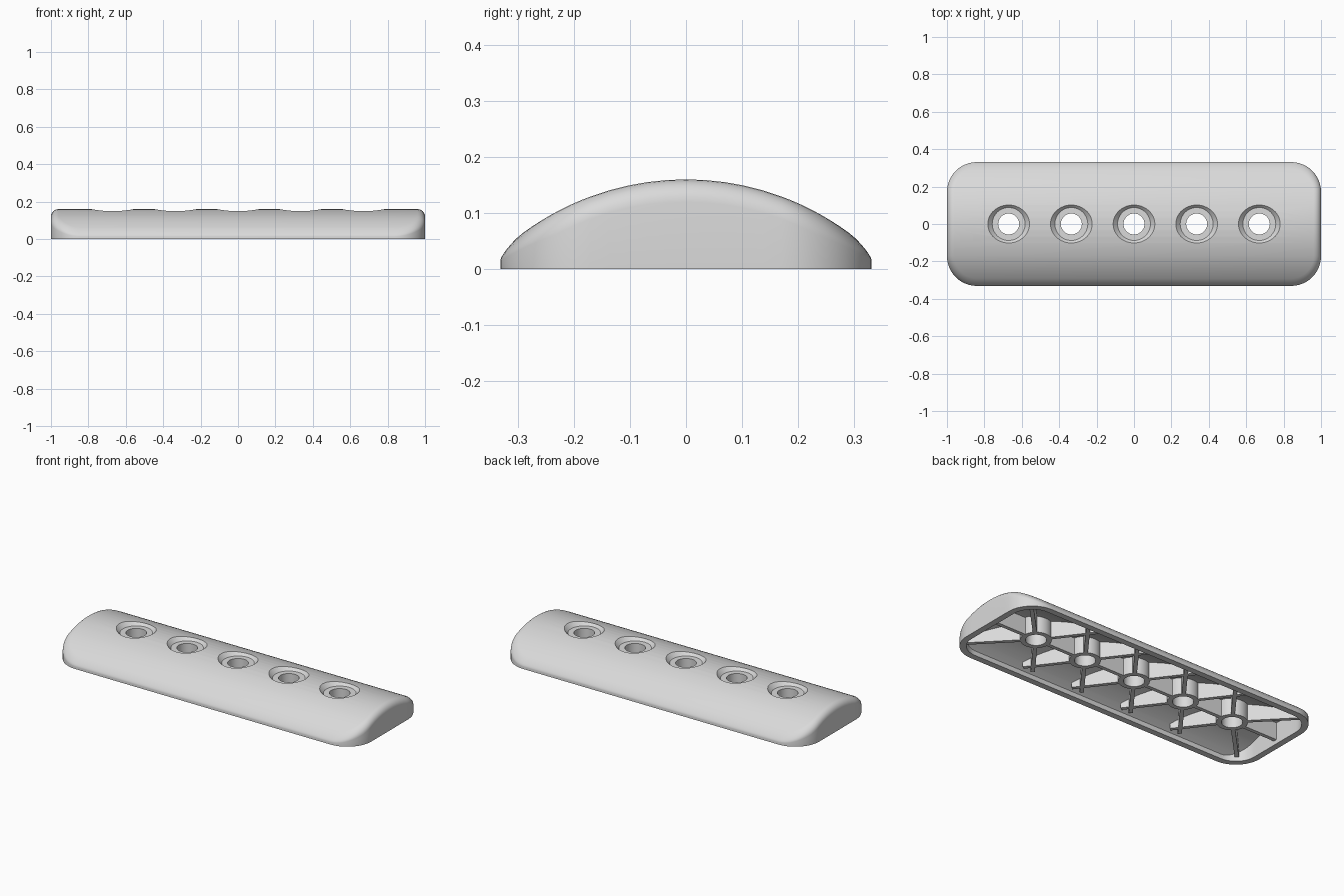
import bpy, bmesh, math
from mathutils import Matrix

if "Cube" in bpy.data.objects:
    bpy.data.objects.remove(bpy.data.objects["Cube"])

LENGTH, HALF_W, HEIGHT, CORNER, ARC_R = 1.0, 0.331, 0.16, 0.16, 0.49
WALL = 0.036
RECESS = 0.025   # ribs and bosses stop this far above the base
HOLES = [-0.67, -0.335, 0.0, 0.335, 0.67]

grey = bpy.data.materials.new("light grey plastic")
grey.diffuse_color = (0.7, 0.7, 0.7, 1)
grey.use_nodes = True
grey.node_tree.nodes["Principled BSDF"].inputs["Base Color"].default_value = grey.diffuse_color


def crown(y):
    # height of the arched top
    return HEIGHT - ARC_R + math.sqrt(ARC_R ** 2 - y * y)


def half_outline(d):
    # right half of the rounded rectangle, inset by d
    r, cx, cy = CORNER - d, LENGTH - CORNER, HALF_W - CORNER
    n = 12
    arc = [(cx + r * math.sin(i * math.pi / 2 / n), cy + r * math.cos(i * math.pi / 2 / n)) for i in range(n + 1)]
    mid = [(cx + r, cy * (1 - i / 5)) for i in range(1, 10)]
    return arc + mid + [(x, -y) for x, y in reversed(arc)]


def make_object(name, bm):
    bmesh.ops.recalc_face_normals(bm, faces=bm.faces)
    me = bpy.data.meshes.new(name)
    bm.to_mesh(me)
    bm.free()
    ob = bpy.data.objects.new(name, me)
    bpy.context.collection.objects.link(ob)
    me.materials.append(grey)
    return ob


def arched_block(name, inset, drop, bottom, fillet):
    bm = bmesh.new()
    rings = [(0, None)]
    steps = 6 if fillet else 0
    for i in range(steps + 1):
        a = i / steps * math.pi / 2 if steps else 0
        rings.append((fillet * (1 - math.cos(a)), fillet * (1 - math.sin(a))))
    loops = []
    for d, fall in rings:
        pts = half_outline(inset + d)
        pts = pts + [(-x, y) for x, y in reversed(pts)]
        loop = []
        for x, y in pts:
            z = bottom if fall is None else crown(y) - drop - fall * min(1, 0.15 + crown(y) / 0.12)
            loop.append(bm.verts.new((x, y, z)))
        loops.append(loop)
    n = len(loops[0])
    for a, b in zip(loops, loops[1:]):
        for i in range(n):
            j = (i + 1) % n
            bm.faces.new((a[i], a[j], b[j], b[i]))
    top = loops[-1]
    for i in range(n // 2 - 1):
        bm.faces.new((top[i], top[i + 1], top[n - 2 - i], top[n - 1 - i]))
    bm.faces.new(loops[0])
    return make_object(name, bm)


def cone(name, x, r_low, r_high, z0, z1):
    bm = bmesh.new()
    bmesh.ops.create_cone(bm, cap_ends=True, segments=48, radius1=r_low, radius2=r_high, depth=z1 - z0,
                          matrix=Matrix.Translation((x, 0, (z0 + z1) / 2)))
    return make_object(name, bm)


def rib(x0, y0, x1, y1, w=0.022):
    dx, dy = x1 - x0, y1 - y0
    bm = bmesh.new()
    m = (Matrix.Translation(((x0 + x1) / 2, (y0 + y1) / 2, RECESS + 0.15))
         @ Matrix.Rotation(math.atan2(dy, dx), 4, 'Z')
         @ Matrix.Diagonal((math.hypot(dx, dy), w, 0.3, 1)))
    bmesh.ops.create_cube(bm, size=1, matrix=m)
    return make_object("rib", bm)


def subtract(target, tool):
    mod = target.modifiers.new("cut", 'BOOLEAN')
    mod.operation, mod.solver, mod.object = 'DIFFERENCE', 'EXACT', tool
    bpy.context.view_layer.objects.active = target
    bpy.ops.object.modifier_apply(modifier=mod.name)
    bpy.data.objects.remove(tool)


# arched outer body, and the hollow with ribs and bosses left standing
body = arched_block("arched_bar", 0, 0, 0, 0.04)
hollow = arched_block("hollow_cutter", WALL, 0.034, -0.03, 0)
subtract(hollow, rib(-1.1, 0, 1.1, 0))
for x in HOLES:
    for sx in (-1, 1):
        at_end = abs(x + sx * 0.33) > 0.9
        ex, ey = (0.27, 0.28) if at_end else (0.2, 0.265)
        for sy in (-1, 1):
            subtract(hollow, rib(x, 0, x + sx * ex, sy * ey))
for x in HOLES:
    subtract(hollow, cone("boss", x, 0.083, 0.083, RECESS, 0.3))
subtract(body, hollow)

# screw holes with a tapered recess
for x in HOLES:
    slope = (0.107 - 0.088) / 0.02
    subtract(body, cone("recess", x, 0.088, 0.088 + slope * 0.05, 0.135, 0.185))
    subtract(body, cone("hole", x, 0.056, 0.056, -0.1, 0.3))

bpy.ops.object.select_all(action='DESELECT')
body.select_set(True)
bpy.context.view_layer.objects.active = body
bpy.ops.object.shade_smooth_by_angle(angle=math.radians(30))
